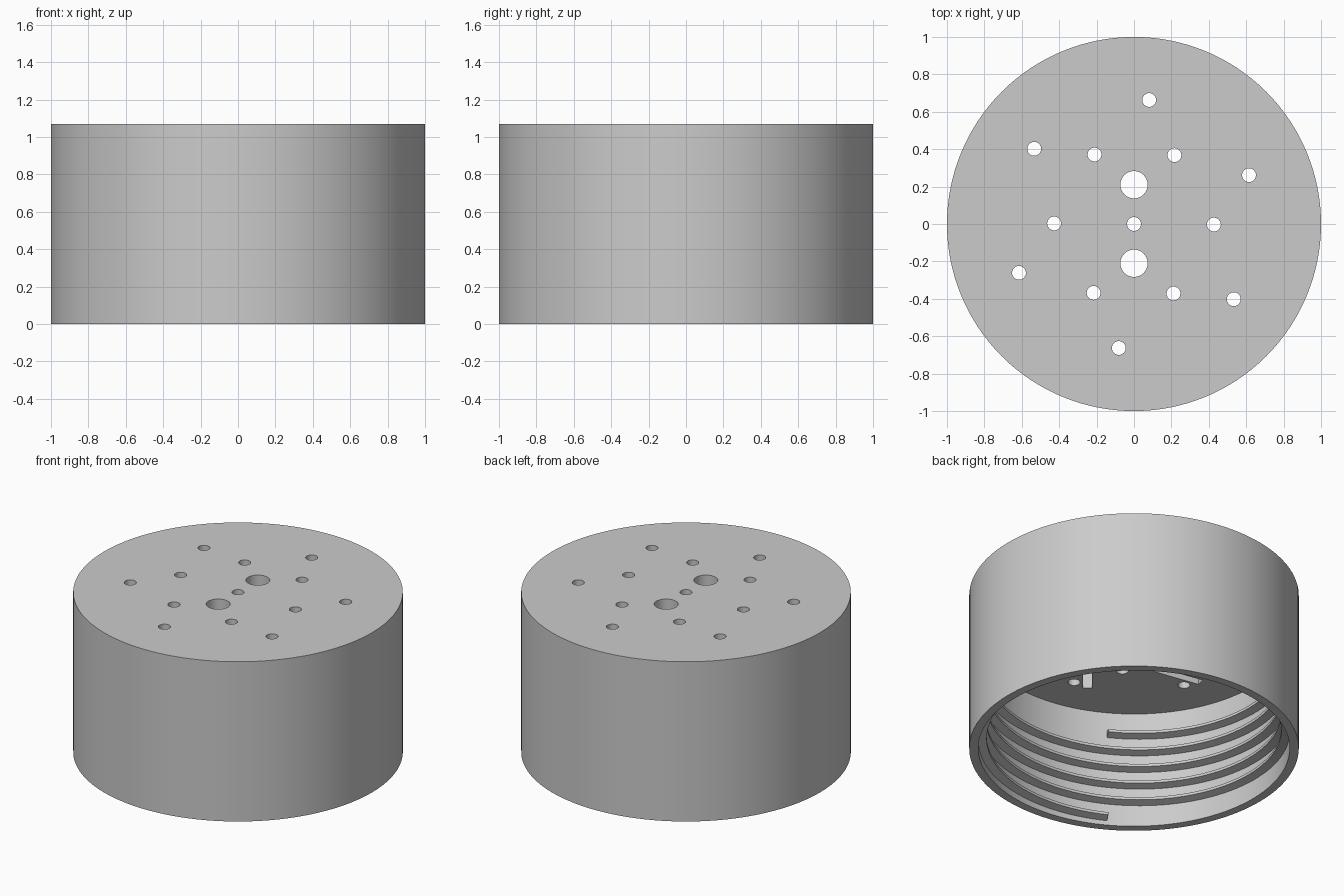
import bpy
import bmesh
from math import sin, cos, pi, radians
from mathutils import Matrix, Vector

HEIGHT, CEILING = 1.07, 0.786
OUTER, INNER = 1.0, 0.945
SEGMENTS = 128

old = bpy.data.objects.get("Cube")
if old:
    bpy.data.objects.remove(old, do_unlink=True)

grey = bpy.data.materials.new("plain grey")
grey.use_nodes = True
grey.diffuse_color = (0.6, 0.6, 0.6, 1)
grey.node_tree.nodes["Principled BSDF"].inputs["Base Color"].default_value = (0.6, 0.6, 0.6, 1)


def make_object(name, bm):
    bmesh.ops.recalc_face_normals(bm, faces=bm.faces)
    mesh = bpy.data.meshes.new(name)
    bm.to_mesh(mesh)
    bm.free()
    mesh.materials.append(grey)
    obj = bpy.data.objects.new(name, mesh)
    bpy.context.collection.objects.link(obj)
    return obj


def polar(radius, degrees):
    a = radians(degrees)
    return Vector((radius * cos(a), radius * sin(a), 0))


def add_hole(bm, place, radius):
    bmesh.ops.create_cone(bm, cap_ends=True, segments=32, radius1=radius, radius2=radius,
                          depth=1, matrix=Matrix.Translation(place + Vector((0, 0, 0.95))))


def add_slot(bm, degrees, depth=0.13, width=0.055):
    # Straight groove, offset from the centre, cut up into the ceiling
    start, end, offset, below = 0.2, 0.63, 0.283, 0.1
    move = Matrix.Translation(((start + end) / 2, offset, CEILING + (depth - below) / 2))
    size = Matrix.Diagonal((end - start, width, depth + below, 1))
    bmesh.ops.create_cube(bm, size=1, matrix=Matrix.Rotation(radians(degrees), 4, "Z") @ move @ size)


# Cap body: revolved cup, open at the bottom
bm = bmesh.new()
profile = [(0, CEILING), (INNER, CEILING), (INNER, 0), (OUTER, 0), (OUTER, HEIGHT), (0, HEIGHT)]
verts = [bm.verts.new((r, 0, z)) for r, z in profile]
edges = [bm.edges.new(pair) for pair in zip(verts, verts[1:])]
bmesh.ops.spin(bm, geom=verts + edges, cent=(0, 0, 0), axis=(0, 0, 1),
               angle=2 * pi, steps=SEGMENTS)
bmesh.ops.remove_doubles(bm, verts=bm.verts, dist=0.0001)
# Join the wedge triangles into clean discs
bmesh.ops.dissolve_limit(bm, angle_limit=radians(0.5), verts=bm.verts, edges=bm.edges)
body = make_object("cap_body", bm)

# Cutters: nozzle holes through the top and slots in the ceiling
bm = bmesh.new()
add_hole(bm, Vector((0, 0, 0)), 0.037)
for side in (-1, 1):
    add_hole(bm, Vector((0, 0.21 * side, 0)), 0.073)
for step in range(6):
    turn = step * 60
    add_hole(bm, polar(0.427, turn - 0.4), 0.037)
    add_hole(bm, polar(0.668, turn + 23), 0.037)
    add_slot(bm, turn + 50)
cutter = make_object("hole_cutter", bm)
cutter.hide_render = True

cut = body.modifiers.new("holes", "BOOLEAN")
cut.operation = "DIFFERENCE"
cut.solver = "EXACT"
cut.object = cutter
bpy.context.view_layer.objects.active = body
body.select_set(True)
bpy.ops.object.modifier_apply(modifier=cut.name)
bpy.data.objects.remove(cutter, do_unlink=True)

# Screw thread: tapered section swept up the inner wall
bm = bmesh.new()
TURNS, PITCH, FIRST = 5, 0.1165, 0.052
section = [(0.95, -0.023), (0.894, -0.009), (0.894, 0.009), (0.95, 0.023)]
rings = []
for i in range(TURNS * SEGMENTS + 1):
    part = i / SEGMENTS
    rings.append([bm.verts.new(polar(r, 240 + 360 * part) + Vector((0, 0, FIRST + PITCH * part + dz)))
                  for r, dz in section])
for low, high in zip(rings, rings[1:]):
    for k in range(4):
        n = (k + 1) % 4
        bm.faces.new((low[k], low[n], high[n], high[k]))
bm.faces.new(rings[0])
bm.faces.new(rings[-1])
thread = make_object("screw_thread", bm)

# Smooth curved walls, crisp edges
for obj in (body, thread):
    bpy.ops.object.select_all(action="DESELECT")
    obj.select_set(True)
    bpy.context.view_layer.objects.active = obj
    bpy.ops.object.shade_smooth_by_angle(angle=radians(30))
